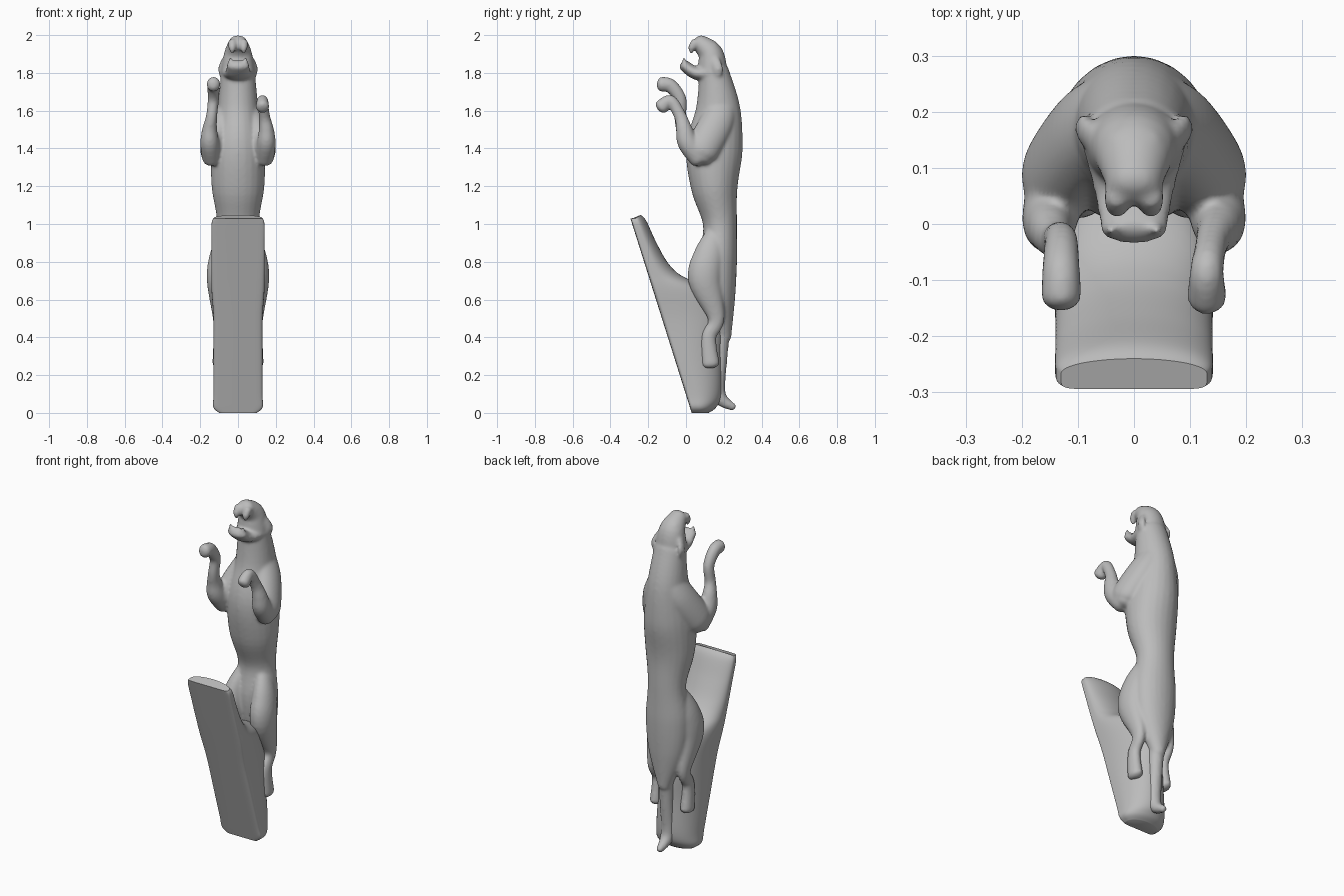
import bpy, bmesh
from math import sin, cos, pi, copysign
from mathutils import Vector

cube = bpy.data.objects.get("Cube")
if cube:
    bpy.data.objects.remove(cube)

metal = bpy.data.materials.new("plain grey metal")
metal.use_nodes = True
grey = (.5, .5, .5, 1)
metal.diffuse_color = grey
metal.node_tree.nodes["Principled BSDF"].inputs["Base Color"].default_value = grey


def skin(solid, rings):
    """Close a stack of equal point rings into a solid."""
    loops = [[solid.verts.new(point) for point in ring] for ring in rings]
    faces = [solid.faces.new(loops[0]), solid.faces.new(loops[-1])]
    for lower, upper in zip(loops, loops[1:]):
        for i in range(len(lower)):
            faces.append(solid.faces.new((lower[i - 1], lower[i], upper[i], upper[i - 1])))
    bmesh.ops.recalc_face_normals(solid, faces=faces)


def spline(keys, steps=6):
    """Smooth interpolation through rows of numbers."""
    keys = [Vector(key) for key in keys]
    padded = [keys[0]] + keys + [keys[-1]]
    rows = []
    for before, start, end, after in zip(padded, keys, keys[1:], padded[3:]):
        leave = start + (end - before) / 6
        arrive = end - (after - start) / 6
        for step in range(steps):
            t = step / steps
            middle = leave.lerp(arrive, t)
            first = start.lerp(leave, t).lerp(middle, t)
            second = middle.lerp(arrive.lerp(end, t), t)
            rows.append(first.lerp(second, t))
    return rows + [keys[-1]]


def tube(solid, keys, sides=24):
    """Tube with rounded ends; each key is x, y, z, width radius, depth radius."""
    rows = spline(keys)
    stations = []
    for i, row in enumerate(rows):
        following, previous = rows[min(i + 1, len(rows) - 1)], rows[max(i - 1, 0)]
        along = (following - previous).to_3d().normalized()
        stations.append((row.to_3d(), along, row[3], row[4]))

    def cap(station, direction):
        centre, along, width, depth = station
        reach = direction * min(width, depth) * .7
        angles = [pi / 2 * step / 5 for step in range(1, 5)]
        return [(centre + along * reach * sin(a), along, width * cos(a), depth * cos(a))
                for a in angles]

    stations = cap(stations[0], -1)[::-1] + stations + cap(stations[-1], 1)
    rings = []
    for centre, along, width, depth in stations:
        across = Vector((1, 0, 0))
        across = (across - along * across.dot(along)).normalized()
        outward = along.cross(across)
        angles = [2 * pi * k / sides for k in range(sides)]
        rings.append([centre + across * width * cos(a) + outward * depth * sin(a)
                      for a in angles])
    skin(solid, rings)


def limb(solid, path, flatness=1, side=1):
    """Tube with one radius per key, its depth scaled by the flatness."""
    tube(solid, [(x * side, y, z, radius, radius * flatness) for x, y, z, radius in path])


def finish(solid, name):
    mesh = bpy.data.meshes.new(name)
    solid.to_mesh(mesh)
    solid.free()
    part = bpy.data.objects.new(name, mesh)
    bpy.context.collection.objects.link(part)
    mesh.materials.append(metal)
    return part


cat = bmesh.new()

# Torso from neck to rump, in even steps downward: y, half width, half depth
torso = [(.15, .09, .08), (.17, .11, .12), (.15, .14, .15), (.15, .14, .125),
         (.18, .11, .09), (.17, .13, .1), (.18, .11, .08), (.2, .04, .04)]
tube(cat, [(0, y, 1.8 - .2 * level, width, depth)
           for level, (y, width, depth) in enumerate(torso)])

# Tail with a kicked-out tip
limb(cat, [(0, .2, .6, .05), (0, .18, .3, .04), (0, .17, .1, .04), (0, .25, .03, .02)])

# Skull with blunt upper jaw, then the open lower jaw
limb(cat, [(0, .14, 1.8, .09), (0, .13, 1.9, .075), (0, .07, 1.96, .05)], flatness=.9)
limb(cat, [(0, .13, 1.8, .09), (0, .05, 1.8, .07), (0, -.01, 1.84, .06)], flatness=.5)

for side in (-1, 1):
    # Ears laid back against the head
    limb(cat, [(.07, .15, 1.87, .015), (.09, .17, 1.82, .015), (.08, .16, 1.77, .01)],
         flatness=1.8, side=side)
    # Brow
    limb(cat, [(.03, .15, 1.94, .02), (.04, .11, 1.94, .02)], side=side)
    # Upper lip with fang, then the lower fang
    limb(cat, [(.03, .05, 1.96, .025), (.03, .03, 1.93, .02), (.03, .03, 1.9, .006)], side=side)
    limb(cat, [(.04, -.01, 1.85, .015), (.04, -.01, 1.88, .008)], side=side)
    # Hind legs
    limb(cat, [(.06, .16, .95, .04), (.09, .12, .83, .06), (.1, .1, .7, .065),
               (.1, .16, .5, .033), (.1, .12, .4, .03), (.1, .13, .26, .036)],
         flatness=1.35, side=side)
    # Shoulders and upper arms
    limb(cat, [(.03, .19, 1.64, .06), (.08, .16, 1.53, .07), (.13, .09, 1.4, .07),
               (.14, .07, 1.36, .055)], flatness=1.3, side=side)

# Forearms: one paw curls over, the other is raised higher
forearm = [(.14, .07, 1.35, .05), (.15, .01, 1.43, .05), (.15, -.01, 1.5, .04),
           (.14, -.03, 1.57, .03)]
curled_paw = [(.13, -.08, 1.65, .03), (.13, -.13, 1.62, .036)]
raised_paw = [(.13, -.03, 1.66, .03), (.13, -.08, 1.73, .034), (.13, -.13, 1.74, .036)]
limb(cat, forearm + curled_paw, flatness=1.1, side=1)
limb(cat, forearm + raised_paw, flatness=1.1, side=-1)

# Melt the parts into one smooth casting
body = finish(cat, "leaping_cat")
blend = body.modifiers.new("blend", 'REMESH')
blend.mode = 'VOXEL'
blend.voxel_size = .008
blend.use_smooth_shade = True
soften = body.modifiers.new("soften", 'SMOOTH')
soften.factor = .5
soften.iterations = 10

# Slanted plinth with a flat front and a rounded back: z, back y, half width
plinth = bmesh.new()
profile = [(0, .12, .1), (.03, .16, .13), (.1, .19, .13), (.3, .19, .13), (.5, .19, .13),
           (.65, .12, .14), (.73, -.03, .14), (.8, -.1, .14), (.9, -.16, .14),
           (1, -.21, .14), (1.03, -.24, .13)]
points = 64
rings = []
for z, back, half_width in spline(profile):
    front = .03 - .315 * z
    edge = .02 + .15 * (back - front)
    ridge = front + edge
    ring = []
    for k in range(points):
        across, outward = cos(2 * pi * k / points), sin(2 * pi * k / points)
        if outward < 0:
            # Boxy front with small rounded corners
            x = copysign(abs(across) ** .25, across)
            y = ridge - edge * abs(outward) ** .25
        else:
            x = across
            y = ridge + (back - ridge) * outward
        # The top rises slightly towards the back
        lift = max(0, outward) * max(0, z - .8) * .08
        ring.append((half_width * x, y, z + lift))
    rings.append(ring)
skin(plinth, rings)
base = finish(plinth, "slanted_plinth")
bpy.ops.object.select_all(action='DESELECT')
base.select_set(True)
bpy.context.view_layer.objects.active = base
bpy.ops.object.shade_smooth_by_angle(angle=.7)
